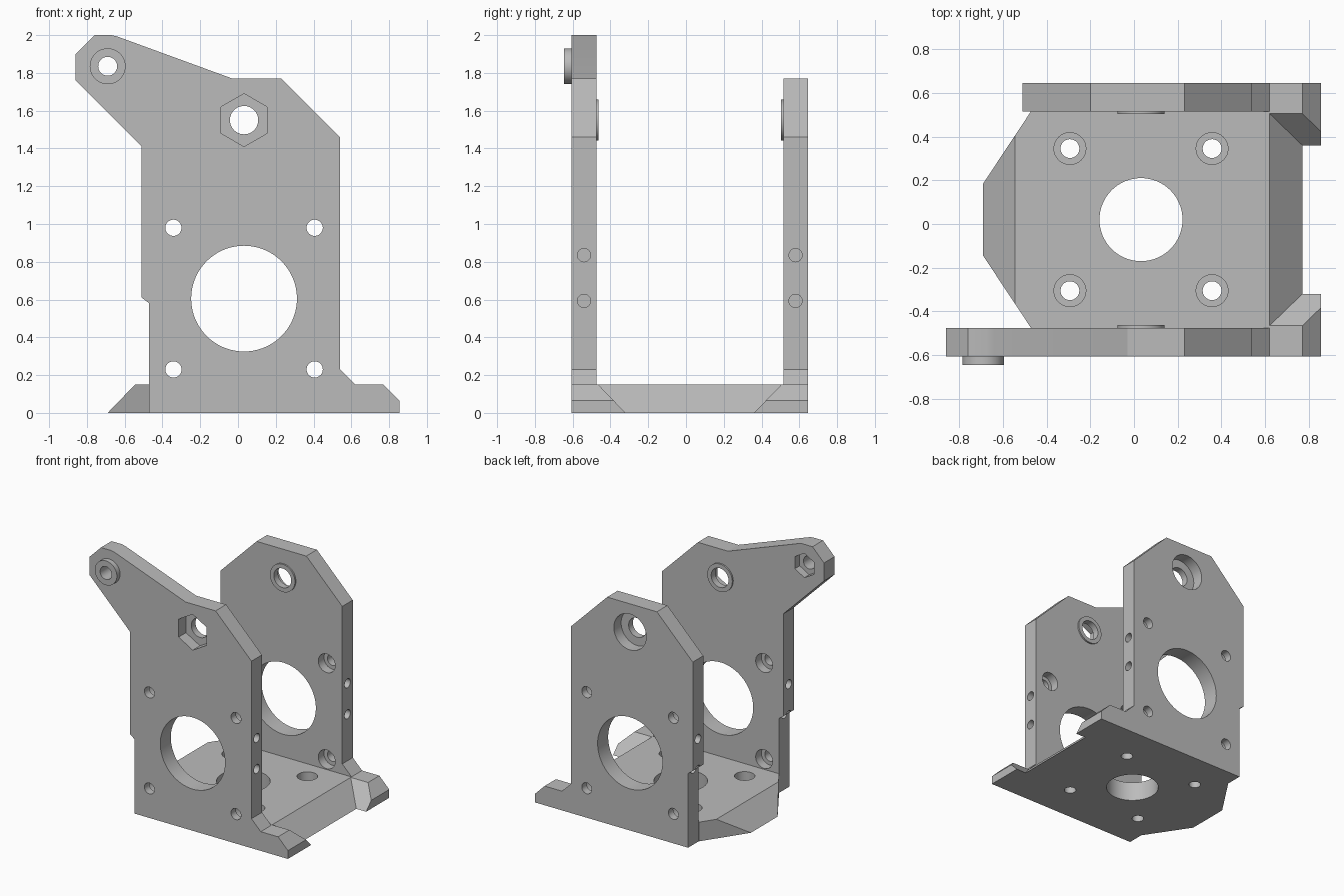
import bpy, bmesh, math

cube = bpy.data.objects.get("Cube")
if cube:
    bpy.data.objects.remove(cube)

grey = bpy.data.materials.new("plain_grey")
grey.use_nodes = True
colour = (0.5, 0.5, 0.5, 1)
grey.diffuse_color = colour
grey.node_tree.nodes["Principled BSDF"].inputs["Base Color"].default_value = colour


def prism(name, outline, axis, a, b):
    """Extrude a 2D outline along an axis from a to b."""
    place = {"x": lambda u, v, t: (t, u, v),
             "y": lambda u, v, t: (u, t, v),
             "z": lambda u, v, t: (u, v, t)}[axis]
    bm = bmesh.new()
    low = [bm.verts.new(place(u, v, a)) for u, v in outline]
    high = [bm.verts.new(place(u, v, b)) for u, v in outline]
    bm.faces.new(low)
    bm.faces.new(high)
    n = len(outline)
    for i in range(n):
        j = (i + 1) % n
        bm.faces.new((low[i], low[j], high[j], high[i]))
    bmesh.ops.recalc_face_normals(bm, faces=bm.faces)
    mesh = bpy.data.meshes.new(name)
    bm.to_mesh(mesh)
    bm.free()
    mesh.materials.append(grey)
    ob = bpy.data.objects.new(name, mesh)
    bpy.context.collection.objects.link(ob)
    return ob


def ring(u, v, r, n=48):
    """Regular polygon with one corner pointing up."""
    angles = [math.pi / 2 + math.tau * i / n for i in range(n)]
    return [(u + r * math.cos(t), v + r * math.sin(t)) for t in angles]


def combine(ob, tool, operation="DIFFERENCE"):
    """Apply a boolean and remove the tool."""
    mod = ob.modifiers.new("boolean", "BOOLEAN")
    mod.object, mod.operation, mod.solver = tool, operation, "EXACT"
    bpy.context.view_layer.objects.active = ob
    bpy.ops.object.modifier_apply(modifier=mod.name)
    bpy.data.objects.remove(tool)


def cut(ob, outline, axis, a, b):
    combine(ob, prism("cutter", outline, axis, a, b))


def add(ob, outline, axis, a, b):
    combine(ob, prism("addition", outline, axis, a, b), "UNION")


CX, CY, FLOOR = 0.032, 0.02, 0.15
PIVOT = (CX, 1.55)
ARM = (-0.69, 1.835)

# Shared edges of the two side plates: right-hand foot and left-hand step
foot = [(0.23, 1.77), (0.54, 1.46), (0.54, 0.23), (0.62, FLOOR),
        (0.77, FLOOR), (0.855, 0.065), (0.855, 0)]
step = [(-0.47, 0), (-0.47, 0.58), (-0.51, 0.61)]
arm = [(-0.51, 1.41), (-0.86, 1.76), (-0.86, 1.9), (-0.76, 2),
       (-0.67, 2), (-0.64, 1.993), (-0.03, 1.77)]
shoulder = [(-0.51, 1.46), (-0.2, 1.77)]


def side_plate(name, top, outer, inner):
    """Plate with motor holes, pivot collar and edge screw holes."""
    s = 1 if inner > outer else -1
    ob = prism(name, step + top + foot, "y", outer, inner)
    # Raised collar around the pivot on the inside face
    add(ob, ring(*PIVOT, 0.108), "y", inner - s * 0.02, inner + s * 0.012)
    far, near = outer - s * 0.1, inner + s * 0.1
    cut(ob, ring(*PIVOT, 0.075), "y", far, near)
    # Large opening and four counterbored screw holes
    cut(ob, ring(CX, 0.605, 0.28, 72), "y", far, near)
    for x in (CX - 0.374, CX + 0.374):
        for z in (0.23, 0.98):
            cut(ob, ring(x, z, 0.043, 32), "y", far, near)
            cut(ob, ring(x, z, 0.073, 32), "y", inner - s * 0.07, near)
    # Blind screw holes in both narrow edges
    middle = (outer + inner) / 2
    for z in (0.593, 0.835):
        cut(ob, ring(middle, z, 0.035, 32), "x", 0.4, 0.7)
        cut(ob, ring(middle, z, 0.035, 32), "x", -0.37, -0.7)
    return ob


# Front plate with its arm, boss and nut pockets
F_OUT, F_IN = -0.605, -0.475
front = side_plate("front_plate", arm, F_OUT, F_IN)
cut(front, ring(*PIVOT, 0.14, 6), "y", F_OUT - 0.1, F_OUT + 0.09)
add(front, ring(*ARM, 0.095), "y", F_OUT - 0.04, F_OUT + 0.02)
cut(front, ring(*ARM, 0.05), "y", F_OUT - 0.1, F_IN + 0.1)
cut(front, ring(*ARM, 0.095, 6), "y", F_IN - 0.06, F_IN + 0.1)

# Back plate with a round bearing seat
B_OUT, B_IN = 0.645, 0.515
back = side_plate("back_plate", shoulder, B_OUT, B_IN)
cut(back, ring(*PIVOT, 0.14), "y", B_OUT - 0.09, B_OUT + 0.1)

# Base with sloped ends and cut-off left corners
base = prism("base_plate", [(-0.69, 0), (0.77, 0), (0.62, FLOOR), (-0.545, FLOOR)],
             "y", F_IN, B_IN)
for s in (-1, 1):
    corner = [(-0.47, 0.497), (-0.71, 0.135), (-0.71, 0.6), (-0.47, 0.6)]
    cut(base, [(x, CY + s * y) for x, y in corner], "z", -0.1, 0.3)
    # Sloped gusset beside each foot
    gusset = [(0.495, 0), (0.34, 0), (0.485, FLOOR), (0.495, FLOOR)]
    tool = prism("gusset", [(CY + s * y, z) for y, z in gusset], "x", 0.6, 0.855)
    cut(tool, [(0.77, FLOOR), (0.87, 0.05), (0.87, 0.25), (0.77, 0.25)], "y", -1, 1)
    combine(base, tool, "UNION")

# Base openings
cut(base, ring(CX, CY, 0.19, 64), "z", -0.1, 0.3)
for x in (CX - 0.325, CX + 0.325):
    for y in (CY - 0.325, CY + 0.325):
        cut(base, ring(x, y, 0.043, 32), "z", -0.1, 0.3)
        cut(base, ring(x, y, 0.073, 32), "z", 0.07, 0.3)

# Smooth bores, sharp plate edges
for ob in (front, back, base):
    bpy.ops.object.select_all(action="DESELECT")
    ob.select_set(True)
    bpy.context.view_layer.objects.active = ob
    bpy.ops.object.shade_smooth_by_angle(angle=math.radians(16))
